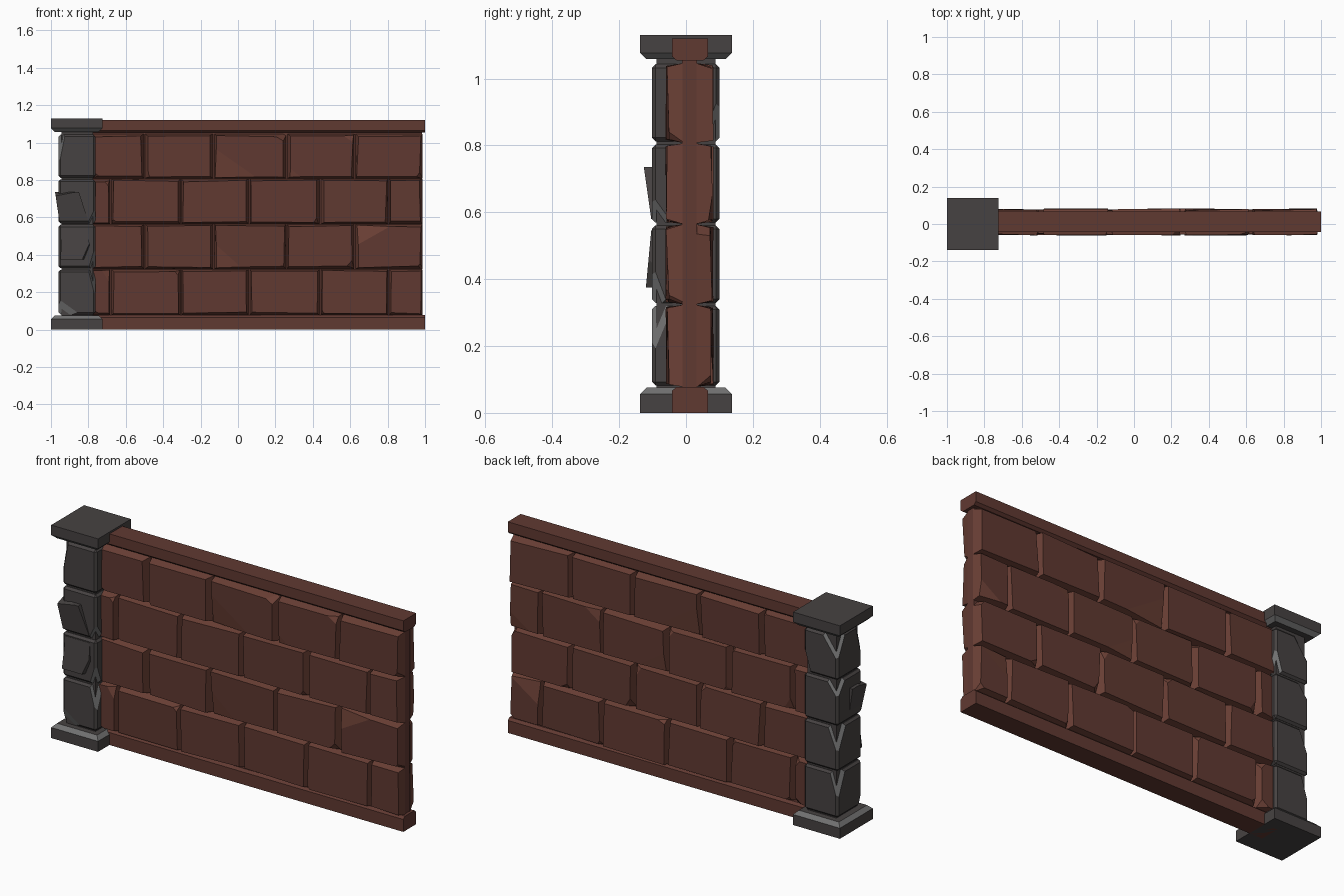
import bpy, bmesh, random
from mathutils import Vector

if "Cube" in bpy.data.objects:
    bpy.data.objects.remove(bpy.data.objects["Cube"])

random.seed(7)


def material(name, rgb):
    m = bpy.data.materials.new(name)
    m.diffuse_color = (*rgb, 1)
    m.use_nodes = True
    m.node_tree.nodes["Principled BSDF"].inputs["Base Color"].default_value = m.diffuse_color
    return m


BRICK = material("brick brown", (0.118, 0.041, 0.031))
BRICK_EDGE = material("brick edge brown", (0.150, 0.052, 0.037))
STONE = material("dark stone", (0.062, 0.055, 0.054))
STONE_EDGE = material("light stone edge", (0.165, 0.165, 0.165))


def frustum(bm, a, b):
    """Closed block between two matching four-corner loops."""
    va = [bm.verts.new(p) for p in a]
    vb = [bm.verts.new(p) for p in b]
    bm.faces.new(va)
    bm.faces.new(vb)
    for i in range(4):
        j = (i + 1) % 4
        bm.faces.new((va[i], va[j], vb[j], vb[i])).material_index = 1
    bmesh.ops.recalc_face_normals(bm, faces=bm.faces[:])


def chip(bm, point, normal):
    """Slice off everything beyond a plane and cap it in the edge colour."""
    res = bmesh.ops.bisect_plane(bm, geom=bm.verts[:] + bm.edges[:] + bm.faces[:],
                                 plane_co=point, plane_no=Vector(normal).normalized(),
                                 clear_outer=True)
    edges = [e for e in res["geom_cut"] if isinstance(e, bmesh.types.BMEdge)]
    if edges:
        for f in bmesh.ops.edgeloop_fill(bm, edges=edges)["faces"]:
            f.material_index = 1
    bmesh.ops.recalc_face_normals(bm, faces=bm.faces[:])


def finish(bm, name, *mats):
    me = bpy.data.meshes.new(name)
    bm.to_mesh(me)
    bm.free()
    for m in mats:
        me.materials.append(m)
    ob = bpy.data.objects.new(name, me)
    bpy.context.collection.objects.link(ob)


def rect_z(x0, x1, y0, y1, z):
    return [(x0, y0, z), (x1, y0, z), (x1, y1, z), (x0, y1, z)]


def rect_x(x, y0, y1, z0, z1):
    return [(x, y0, z0), (x, y1, z0), (x, y1, z1), (x, y0, z1)]


def box(name, lo, hi, mat):
    bm = bmesh.new()
    frustum(bm, rect_x(lo[0], lo[1], hi[1], lo[2], hi[2]),
            rect_x(hi[0], lo[1], hi[1], lo[2], hi[2]))
    finish(bm, name, mat, mat)


# Wall core and rails
box("wall_core", (-0.80, -0.012, 0.03), (0.985, 0.033, 1.09), BRICK)


def rail(name, z_out, z_mid, z_in):
    prof = [(-0.042, z_out), (0.066, z_out), (0.066, z_mid),
            (0.052, z_in), (-0.028, z_in), (-0.042, z_mid)]
    bm = bmesh.new()
    f = bm.faces.new([bm.verts.new((-0.80, y, z)) for y, z in prof])
    ext = bmesh.ops.extrude_face_region(bm, geom=[f])["geom"]
    bmesh.ops.translate(bm, vec=(1.80, 0, 0),
                        verts=[v for v in ext if isinstance(v, bmesh.types.BMVert)])
    bmesh.ops.recalc_face_normals(bm, faces=bm.faces[:])
    finish(bm, name, BRICK)


rail("bottom_rail", 0.0, 0.066, 0.078)
rail("top_rail", 1.12, 1.066, 1.054)

# Bricks: four rows, same layout on front and back
ODD = [-0.80, -0.68, -0.305, 0.06, 0.44, 0.805, 0.99]
EVEN = [-0.80, -0.50, -0.13, 0.26, 0.625, 0.99]
ROWS = [(0.078, 0.323, ODD), (0.325, 0.564, EVEN), (0.565, 0.806, ODD), (0.808, 1.046, EVEN)]


def brick(name, x0, x1, z0, z1, y_in, y_out):
    side = 1 if y_out > y_in else -1
    inner = [(x0, z0), (x1, z0), (x1, z1), (x0, z1)]
    signs = [(1, 1), (-1, 1), (-1, -1), (1, -1)]
    outer = []
    for (x, z), (sx, sz) in zip(inner, signs):
        outer.append((x + sx * random.uniform(0.006, 0.018),
                      y_out - side * random.uniform(0, 0.012),
                      z + sz * random.uniform(0.006, 0.016)))
    bm = bmesh.new()
    frustum(bm, [(x, y_in, z) for x, z in inner], outer)
    # small nicks on random corners, now and then a long shallow one
    for k in random.sample(range(4), random.choice((0, 1, 1, 2))):
        p, (sx, sz) = Vector(outer[k]), signs[k]
        n = Vector((-sx * random.uniform(0.3, 1), side * random.uniform(0.4, 1.2),
                    -sz * random.uniform(0.3, 1)))
        d = random.uniform(0.006, 0.016)
        if random.random() < 0.2:
            n = Vector((-sx * 0.1, side, -sz * 0.15))
        chip(bm, p - n.normalized() * d, n)
    finish(bm, name, BRICK, BRICK_EDGE)


for r, (z0, z1, xs) in enumerate(ROWS):
    for i, (x0, x1) in enumerate(zip(xs, xs[1:])):
        brick(f"front_brick_{r}_{i}", x0 + 0.003, x1 - 0.003, z0, z1, -0.010, -0.062)
        brick(f"back_brick_{r}_{i}", x0 + 0.003, x1 - 0.003, z0, z1, 0.031, 0.083)


# Pillar foot and cap: a slab with a lighter chamfered shoulder
def pillar_slab(name, z_out, z_mid, z_in):
    box(name, (-1.0, -0.138, min(z_out, z_mid)), (-0.725, 0.138, max(z_out, z_mid)), STONE)
    bm = bmesh.new()
    frustum(bm, rect_z(-1.0, -0.725, -0.138, 0.138, z_mid),
            rect_z(-0.98, -0.745, -0.118, 0.118, z_in))
    finish(bm, name + "_chamfer", STONE, STONE_EDGE)


pillar_slab("pillar_foot", 0.0, 0.056, 0.076)
pillar_slab("pillar_cap", 1.13, 1.077, 1.058)
box("pillar_core", (-0.945, -0.088, 0.05), (-0.775, 0.088, 1.08), STONE)

# Pillar stones: bevelled blocks with chips (point, plane normal)
CHIPS = [
    [((-0.92, -0.100, 0.13), (-0.25, -1, -0.35)), ((-0.76, -0.085, 0.20), (1, -0.6, 0.25)),
     ((-0.95, 0.10, 0.20), (-1, 0.7, 0.3))],
    [((-0.76, -0.088, 0.42), (1, -0.8, -0.3)), ((-0.95, 0.09, 0.46), (-1, 0.8, 0.4))],
    [((-0.77, -0.09, 0.62), (1, -0.7, -0.5)), ((-0.94, 0.10, 0.74), (-0.8, 0.8, 0.6))],
    [((-0.955, -0.09, 0.93), (-1, -0.7, 0.2)), ((-0.94, 0.095, 0.95), (-0.7, 1, 0.5)),
     ((-0.77, 0.09, 0.90), (1, 0.8, -0.3))],
]
for r, (z0, z1, _) in enumerate(ROWS):
    bm = bmesh.new()
    frustum(bm, rect_z(-0.96, -0.762, -0.102, 0.10, z0 + 0.004),
            rect_z(-0.96, -0.762, -0.102, 0.10, z1 - 0.003))
    bmesh.ops.bevel(bm, geom=bm.edges[:], offset=0.011, segments=1, affect='EDGES')
    for f in bm.faces:
        f.material_index = 0
    for p, n in CHIPS[r]:
        chip(bm, p, n)
    finish(bm, f"pillar_stone_{r}", STONE, STONE_EDGE)

# Loose wedge shards bulging from the front of the two middle stones
bm = bmesh.new()
frustum(bm, rect_z(-0.955, -0.80, -0.104, 0.0, 0.58), rect_z(-0.978, -0.85, -0.126, 0.0, 0.735))
chip(bm, (-0.93, -0.12, 0.725), (-0.2, -0.3, 1))
finish(bm, "upper_shard", STONE, STONE)
bm = bmesh.new()
frustum(bm, rect_z(-0.95, -0.79, -0.120, -0.05, 0.375), rect_z(-0.94, -0.80, -0.104, -0.05, 0.545))
chip(bm, (-0.81, -0.11, 0.42), (1, -0.5, -0.4))
finish(bm, "lower_shard", STONE, STONE)
